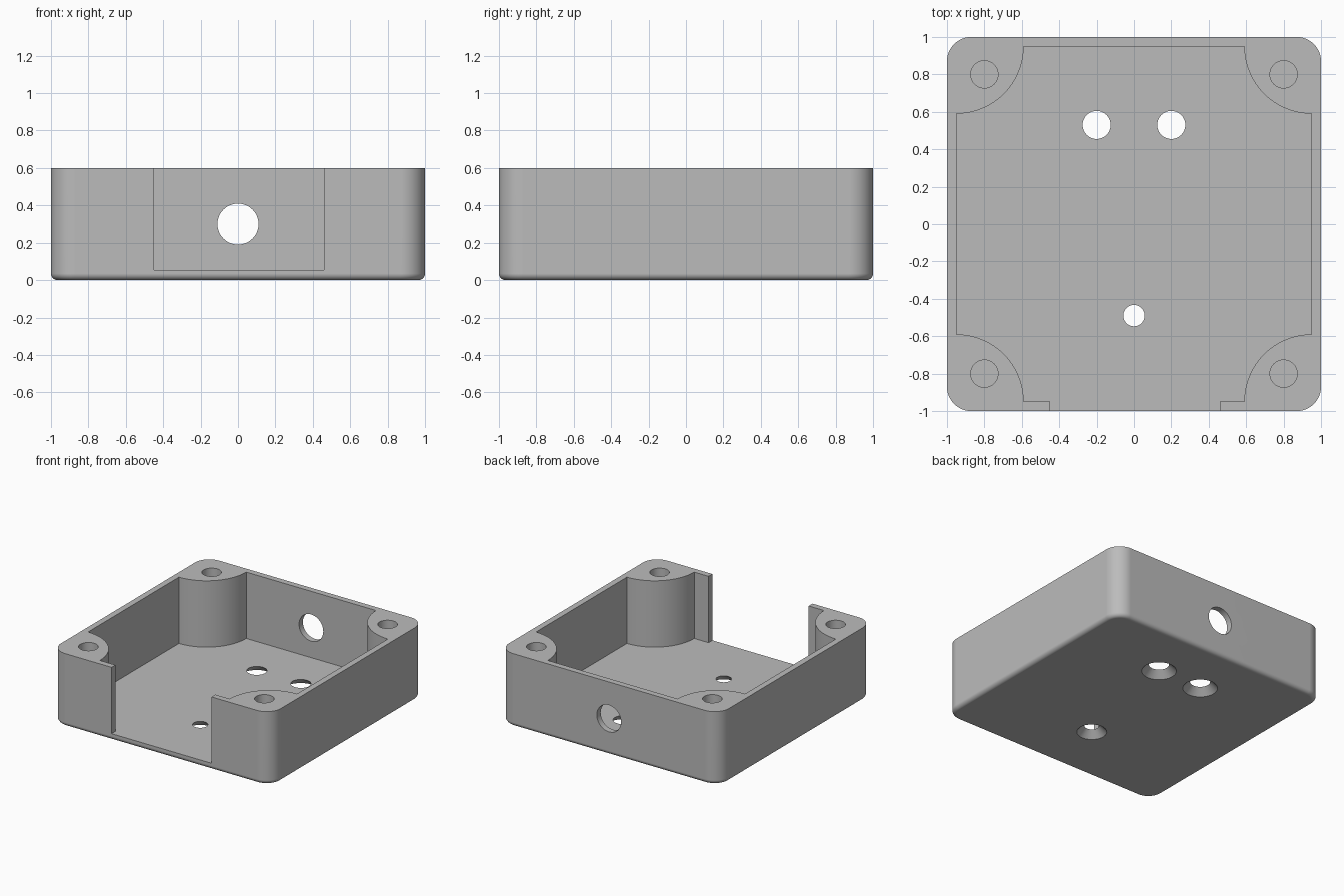
import bpy
import bmesh
from math import pi, cos, sin
from mathutils import Matrix, Vector

cube = bpy.data.objects.get("Cube")
if cube:
    bpy.data.objects.remove(cube, do_unlink=True)

HEIGHT, FLOOR, WALL = 0.6, 0.055, 0.05
INNER = 1 - WALL
POST_R = 0.36

grey = bpy.data.materials.new("Light grey")
grey.use_nodes = True
colour = (0.5, 0.5, 0.5, 1)
grey.diffuse_color = colour
grey.node_tree.nodes["Principled BSDF"].inputs["Base Color"].default_value = colour


def make_object(name, bm):
    bmesh.ops.recalc_face_normals(bm, faces=bm.faces)
    mesh = bpy.data.meshes.new(name)
    bm.to_mesh(mesh)
    bm.free()
    mesh.materials.append(grey)
    obj = bpy.data.objects.new(name, mesh)
    bpy.context.collection.objects.link(obj)
    return obj


def bevel(bm, test, offset, segments):
    edges = [e for e in bm.edges if test(e)]
    bmesh.ops.bevel(bm, geom=edges, offset=offset, segments=segments,
                    profile=0.5, affect='EDGES', clamp_overlap=False)


def cone_cutter(name, centre, r_low, r_high, depth, axis='Z'):
    bm = bmesh.new()
    turn = Matrix.Rotation(-pi / 2, 4, 'X') if axis == 'Y' else Matrix()
    bmesh.ops.create_cone(bm, cap_ends=True, segments=48, radius1=r_low,
                          radius2=r_high, depth=depth,
                          matrix=Matrix.Translation(centre) @ turn)
    return make_object(name, bm)


# Outer block with rounded corners and a softened bottom rim
bm = bmesh.new()
bmesh.ops.create_cube(bm, size=1, matrix=Matrix.Translation((0, 0, HEIGHT / 2))
                      @ Matrix.Diagonal((2, 2, HEIGHT, 1)))
bevel(bm, lambda e: abs(e.verts[0].co.z - e.verts[1].co.z) > 0.1, 0.13, 12)
bevel(bm, lambda e: all(v.co.z < 0.001 for v in e.verts), 0.035, 6)
box = make_object("enclosure_base", bm)

# Cavity outline: concave arcs leave the corner posts, a slot opens the front
outline = []
for i, (sx, sy) in enumerate([(1, 1), (-1, 1), (-1, -1), (1, -1)]):
    start = -pi / 2 + i * pi / 2
    for k in range(25):
        a = start - k / 24 * pi / 2
        outline.append((sx * INNER + POST_R * cos(a), sy * INNER + POST_R * sin(a)))
    if i == 2:
        outline += [(-0.45, -INNER), (-0.45, -1.1), (0.46, -1.1), (0.46, -INNER)]
bm = bmesh.new()
face = bm.faces.new([bm.verts.new((x, y, FLOOR)) for x, y in outline])
top = bmesh.ops.extrude_face_region(bm, geom=[face])["geom"]
bmesh.ops.translate(bm, vec=Vector((0, 0, HEIGHT)),
                    verts=[v for v in top if isinstance(v, bmesh.types.BMVert)])
cutters = [make_object("cavity_cutter", bm)]

# Blind screw holes in the posts
for sx in (-1, 1):
    for sy in (-1, 1):
        cutters.append(cone_cutter("screw_cutter", (sx * 0.8, sy * 0.8, 0.4),
                                   0.073, 0.073, 0.6))

# Countersunk floor holes, widening at 45 degrees towards the underside
for x, y, r in [(-0.2, 0.53, 0.075), (0.2, 0.53, 0.075), (0, -0.49, 0.057)]:
    over = 0.02
    cutters.append(cone_cutter("countersink_cutter", (x, y, FLOOR / 2),
                               r + FLOOR + over, r - over, FLOOR + 2 * over))

# Round cable hole in the back wall
cutters.append(cone_cutter("cable_cutter", (0, 1, 0.3), 0.11, 0.11, 0.3, 'Y'))

# Cut everything, then bake the result and drop the cutters
for cutter in cutters:
    cutter.hide_render = True
    mod = box.modifiers.new(cutter.name, 'BOOLEAN')
    mod.operation = 'DIFFERENCE'
    mod.solver = 'EXACT'
    mod.object = cutter
bpy.context.view_layer.update()
graph = bpy.context.evaluated_depsgraph_get()
baked = bpy.data.meshes.new_from_object(box.evaluated_get(graph))
box.modifiers.clear()
box.data = baked
baked.materials.clear()
baked.materials.append(grey)
for cutter in cutters:
    bpy.data.objects.remove(cutter, do_unlink=True)

# Smooth fillets and holes, crisp edges elsewhere
bpy.ops.object.select_all(action='DESELECT')
box.select_set(True)
bpy.context.view_layer.objects.active = box
bpy.ops.object.shade_smooth_by_angle(angle=pi / 6)
weighted = box.modifiers.new("Weighted normals", 'WEIGHTED_NORMAL')
weighted.keep_sharp = True
